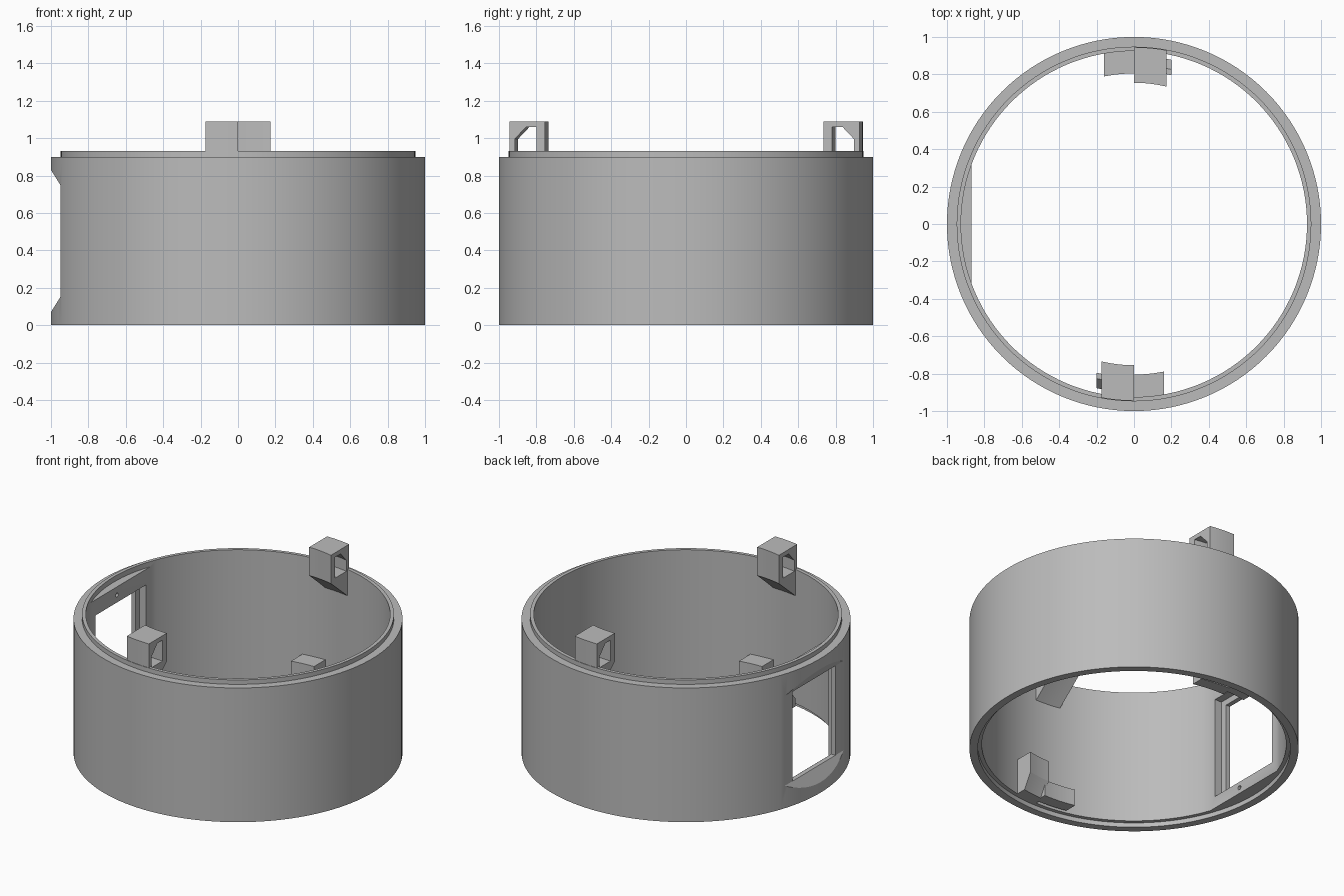
import bpy, bmesh, math

cube = bpy.data.objects.get("Cube")
if cube:
    bpy.data.objects.remove(cube, do_unlink=True)

grey = bpy.data.materials.new("plain_grey")
grey.use_nodes = True
colour = (0.5, 0.5, 0.5, 1)
grey.diffuse_color = colour
grey.node_tree.nodes["Principled BSDF"].inputs["Base Color"].default_value = colour


def make(name, sections, closed=False):
    """Skin a row of matching cross-sections, capped unless closed into a loop."""
    bm = bmesh.new()
    rows = [[bm.verts.new(p) for p in s] for s in sections]
    pairs = list(zip(rows, rows[1:])) + ([(rows[-1], rows[0])] if closed else [])
    for a, b in pairs:
        for i in range(len(a)):
            j = (i + 1) % len(a)
            bm.faces.new((a[i], a[j], b[j], b[i]))
    if not closed:
        bm.faces.new(rows[0])
        bm.faces.new(rows[-1])
    bmesh.ops.recalc_face_normals(bm, faces=bm.faces)
    mesh = bpy.data.meshes.new(name)
    bm.to_mesh(mesh)
    bm.free()
    mesh.materials.append(grey)
    obj = bpy.data.objects.new(name, mesh)
    bpy.context.collection.objects.link(obj)
    return obj


def box(name, x0, x1, y, z0, z1):
    return make(name, [[(x, -y, z0), (x, y, z0), (x, y, z1), (x, -y, z1)] for x in (x0, x1)])


def boolean(target, tool, operation):
    mod = target.modifiers.new(tool.name, "BOOLEAN")
    mod.object, mod.operation, mod.solver = tool, operation, "EXACT"
    tool.hide_render = True
    tool.hide_set(True)


def smooth(obj):
    bpy.ops.object.select_all(action="DESELECT")
    obj.select_set(True)
    bpy.context.view_layer.objects.active = obj
    bpy.ops.object.shade_smooth_by_angle(angle=math.radians(25))


# Ring wall with a raised lip on top and a matching socket below
wall = [(1, 0), (1, 0.9), (0.948, 0.9), (0.948, 0.93), (0.925, 0.93),
        (0.925, 0.03), (0.95, 0.03), (0.95, 0)]
SEG = 128
ring = make("ring_wall", [[(r * math.cos(a), r * math.sin(a), z) for r, z in wall]
            for a in (math.tau * i / SEG for i in range(SEG))], closed=True)

# Flat window frame filling a chord on the inside of the wall
spread = math.acos(0.87 / 0.96)
arc = [math.pi + spread * (i / 8 - 1) for i in range(17)]
frame = make("window_frame", [[(0.96 * math.cos(a), 0.96 * math.sin(a), z) for a in arc]
                              for z in (0.03, 0.895)])
boolean(ring, frame, "UNION")

# Sloped outer bezel, window opening, inner recess and screw holes
bezel = make("bezel_cutter", [[(-0.95, y, 0.15), (-0.95, y, 0.75), (-1.1, y, 0.99),
                               (-1.1, y, -0.09)] for y in (-0.6, 0.6)])
opening = box("opening_cutter", -1.1, -0.8, 0.226, 0.15, 0.75)
recess = box("recess_cutter", -0.92, -0.8, 0.27, 0.11, 0.79)
cutters = [bezel, opening, recess]
for z in (0.07, 0.84):
    cutters.append(make("screw_hole_cutter", [
        [(x, -0.04 + 0.014 * math.cos(math.tau * i / 12), z + 0.014 * math.sin(math.tau * i / 12))
         for i in range(12)] for x in (-0.9, -0.85)]))
for cutter in cutters:
    boolean(ring, cutter, "DIFFERENCE")

# Bake the cuts and drop the helpers
bpy.context.view_layer.update()
baked = bpy.data.meshes.new_from_object(
    ring.evaluated_get(bpy.context.evaluated_depsgraph_get()))
ring.modifiers.clear()
ring.data = baked
for helper in cutters + [frame]:
    bpy.data.objects.remove(helper, do_unlink=True)
smooth(ring)


def curved_block(name, profile, x0, x1, side):
    """Extrude a radius/height profile along x, following the round wall."""
    xs = [x0 + (x1 - x0) * i / 6 for i in range(7)]
    smooth(make(name, [[(side * x, side * math.sqrt(r * r - x * x), z) for r, z in profile]
                       for x in xs]))


hook = [(0.945, 0.91), (0.945, 1.09), (0.755, 1.09), (0.755, 0.91), (0.8, 0.91),
        (0.8, 1.06), (0.855, 1.06), (0.915, 0.995), (0.915, 0.91)]
gusset = [(0.94, 0.74), (0.94, 0.92), (0.755, 0.92), (0.755, 0.9)]
stop = [(0.94, 0.03), (0.94, 0.27), (0.805, 0.27), (0.805, 0.13), (0.86, 0.03)]
tongue = [(0.9, 0.03), (0.9, 0.08), (0.85, 0.14), (0.82, 0.14), (0.82, 0.03)]

# Locking hooks on the rim and catches at the foot, front and back
for side, place in ((1, "back"), (-1, "front")):
    curved_block(place + "_hook", hook, 0, 0.175, side)
    curved_block(place + "_hook_gusset", gusset, 0, 0.175, side)
    curved_block(place + "_catch_stop", stop, -0.16, 0, side)
    curved_block(place + "_catch_tongue", tongue, -0.02, 0.2, side)
